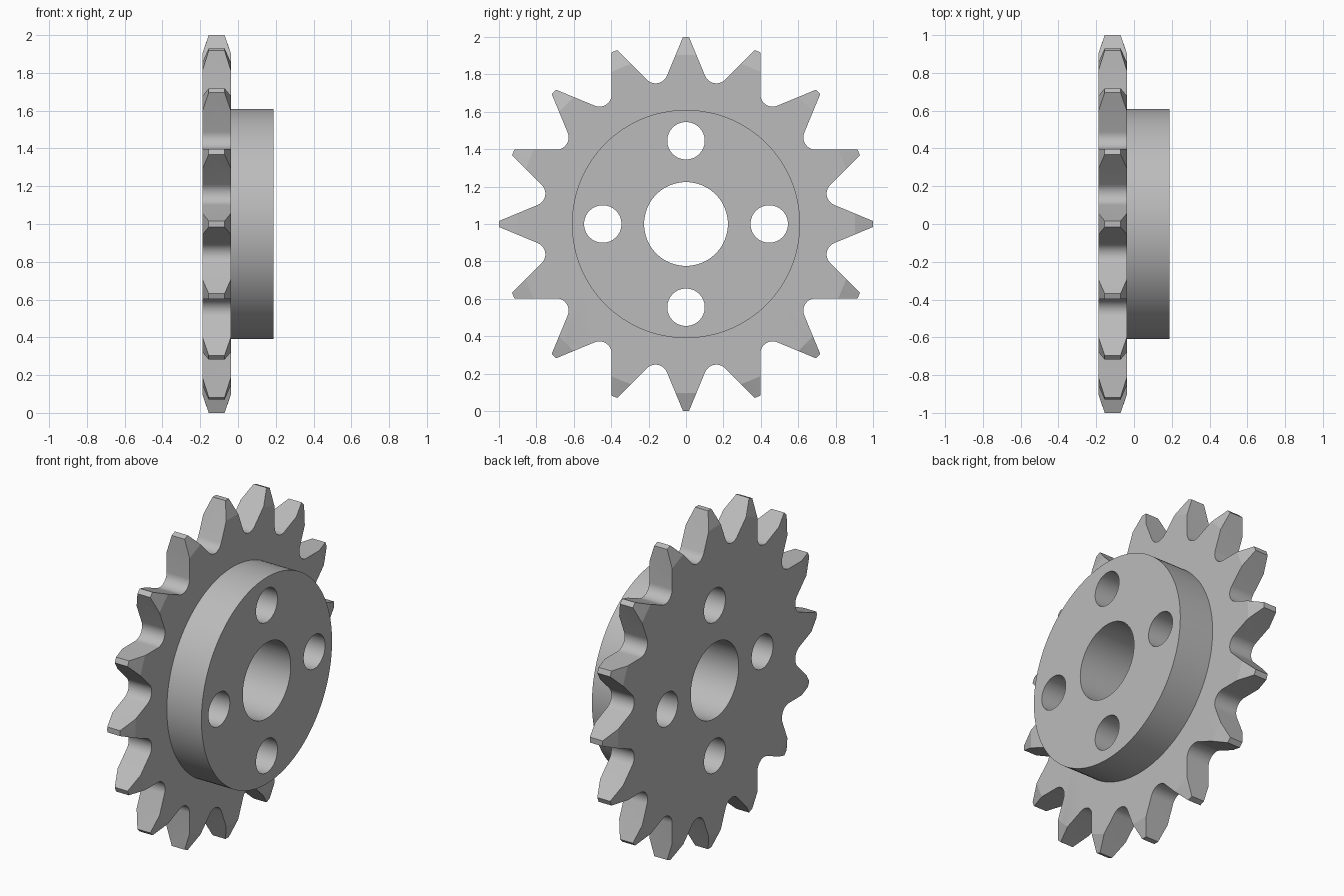
import bpy, bmesh, math
from mathutils import Matrix

cube = bpy.data.objects.get("Cube")
if cube:
    bpy.data.objects.remove(cube, do_unlink=True)

TEETH = 16
X0, X1, X2 = -0.188, -0.038, 0.188      # plate back, plate front, hub front
TIP_R, TIP_HALF = 1.0, 0.016            # tooth tip radius and half width
ROOT_R, FILLET = 0.768, 0.0656          # valley floor radius and fillet radius
HUB_R, BORE_R = 0.61, 0.224
BOLT_R, BOLT_AT = 0.10, 0.445
PITCH = 2 * math.pi / TEETH

steel = bpy.data.materials.new("steel grey")
steel.use_nodes = True
GREY = (0.50, 0.50, 0.50, 1)
steel.diffuse_color = GREY
steel.node_tree.nodes["Principled BSDF"].inputs["Base Color"].default_value = GREY


def make_object(name, bm):
    bmesh.ops.recalc_face_normals(bm, faces=bm.faces)
    mesh = bpy.data.meshes.new(name)
    bm.to_mesh(mesh)
    bm.free()
    mesh.materials.append(steel)
    obj = bpy.data.objects.new(name, mesh)
    bpy.context.collection.objects.link(obj)
    return obj


def x_cylinder(name, radius, xa, xb, y=0.0, z=1.0, segments=96):
    bm = bmesh.new()
    place = Matrix.Translation(((xa + xb) / 2, y, z)) @ Matrix.Rotation(math.pi / 2, 4, 'Y')
    bmesh.ops.create_cone(bm, cap_ends=True, segments=segments, radius1=radius,
                          radius2=radius, depth=xb - xa, matrix=place)
    return make_object(name, bm)


def apply_boolean(target, tool, operation):
    mod = target.modifiers.new(operation.lower(), 'BOOLEAN')
    mod.operation, mod.solver, mod.object = operation, 'EXACT', tool
    bpy.context.view_layer.objects.active = target
    bpy.ops.object.modifier_apply(modifier=mod.name)
    bpy.data.objects.remove(tool, do_unlink=True)


# Toothed outline: flat tip, straight flanks, round valley
outline = []
half_open = PITCH * 1.5                 # flank angle measured from the valley axis
centre = ROOT_R + FILLET
for i in range(TEETH):
    a = i * PITCH
    for t in (-TIP_HALF, TIP_HALF):
        r = math.sqrt(TIP_R ** 2 - t ** 2)
        outline.append((r * math.sin(a) + t * math.cos(a), r * math.cos(a) - t * math.sin(a)))
    v = a + PITCH / 2
    sweep = math.pi / 2 - half_open
    for k in range(15):
        f = -sweep + 2 * sweep * k / 14
        u, w = centre - FILLET * math.cos(f), FILLET * math.sin(f)
        outline.append((u * math.sin(v) + w * math.cos(v), u * math.cos(v) - w * math.sin(v)))

# Sprocket body: outline extruded along x
bm = bmesh.new()
face = bm.faces.new([bm.verts.new((X0, y, 1 + z)) for y, z in outline])
ext = bmesh.ops.extrude_face_region(bm, geom=[face])
bmesh.ops.translate(bm, vec=(X1 - X0, 0, 0),
                    verts=[g for g in ext["geom"] if isinstance(g, bmesh.types.BMVert)])
sprocket = make_object("sprocket", bm)

# Turned blank that bevels both sides of the tooth tips
bm = bmesh.new()
rings = []
for x, r in ((X0 - 0.01, 0.88), (X0, 0.905), (X0 + 0.034, 1.003),
             (X1 - 0.034, 1.003), (X1, 0.905), (X1 + 0.01, 0.88)):
    rings.append([bm.verts.new((x, r * math.sin(2 * math.pi * k / 192),
                                1 + r * math.cos(2 * math.pi * k / 192))) for k in range(192)])
for ra, rb in zip(rings, rings[1:]):
    for k in range(192):
        j = (k + 1) % 192
        bm.faces.new((ra[k], ra[j], rb[j], rb[k]))
bm.faces.new(rings[0])
bm.faces.new(rings[-1])
apply_boolean(sprocket, make_object("tip_blank", bm), 'INTERSECT')

# Raised hub on one side
apply_boolean(sprocket, x_cylinder("hub", HUB_R, X0 + 0.07, X2, segments=128), 'UNION')

# Centre bore and four bolt holes
apply_boolean(sprocket, x_cylinder("bore_cutter", BORE_R, -0.5, 0.5), 'DIFFERENCE')
for i in range(4):
    a = i * math.pi / 2
    hole = x_cylinder("bolt_cutter", BOLT_R, -0.5, 0.5, BOLT_AT * math.sin(a),
                      1 + BOLT_AT * math.cos(a), 64)
    apply_boolean(sprocket, hole, 'DIFFERENCE')

# Smooth round walls, crisp edges
bpy.ops.object.select_all(action='DESELECT')
sprocket.select_set(True)
bpy.context.view_layer.objects.active = sprocket
bpy.ops.object.shade_smooth_by_angle(angle=math.radians(15))
